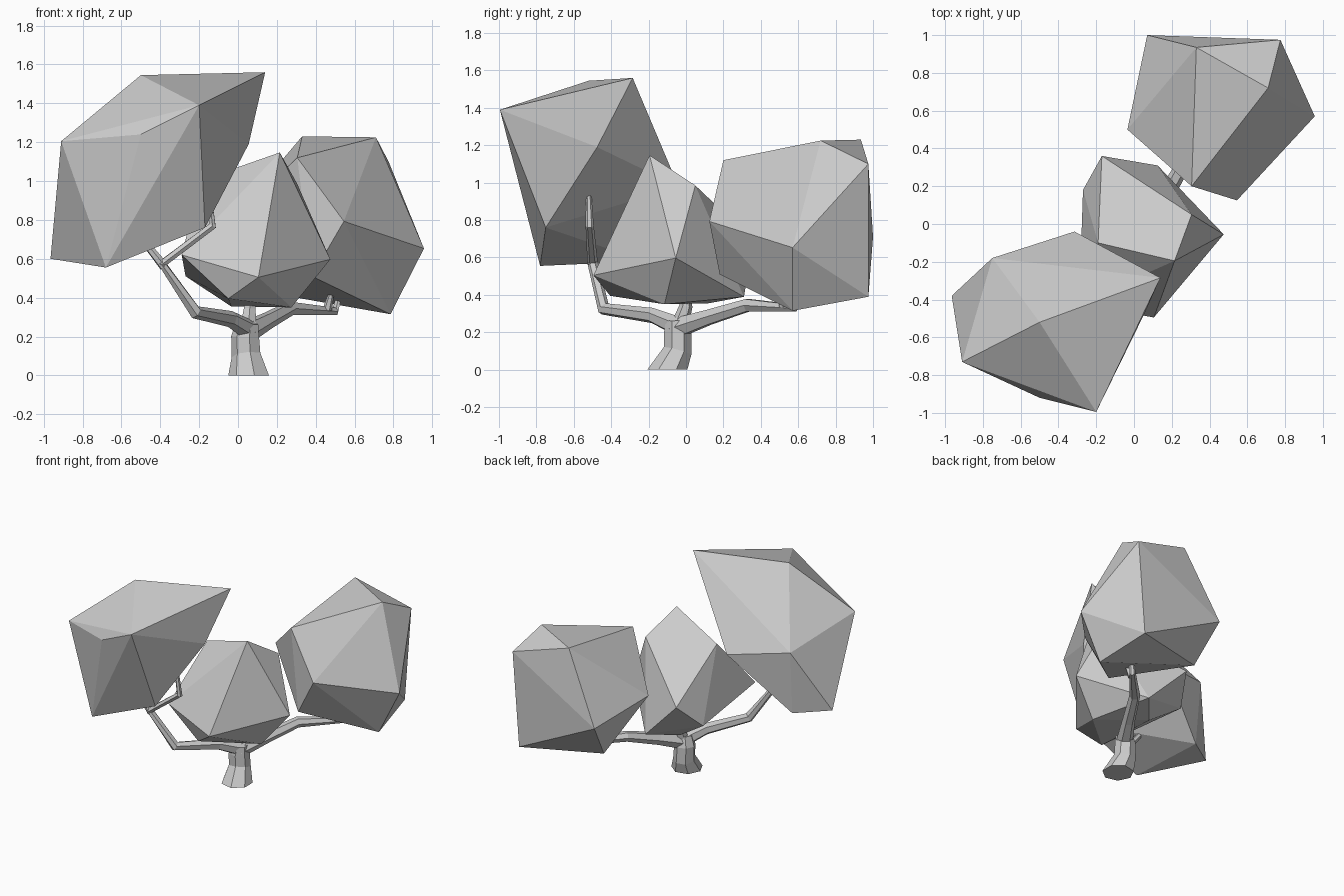
import bpy, bmesh, math
from mathutils import Vector


def finish(name, bm):
    bmesh.ops.recalc_face_normals(bm, faces=bm.faces)
    mesh = bpy.data.meshes.new(name)
    bm.to_mesh(mesh)
    bm.free()
    obj = bpy.data.objects.new(name, mesh)
    bpy.context.collection.objects.link(obj)
    return obj


def leaf_clump(name, corners):
    """Faceted clump: the convex hull of twelve corner points."""
    bm = bmesh.new()
    for c in corners:
        bm.verts.new(c)
    bmesh.ops.convex_hull(bm, input=bm.verts[:])
    return finish(name, bm)


def limb(name, path, sides=6, flat_base=False):
    """Tapered tube along (x, y, z, radius) points."""
    pts = [Vector(p[:3]) for p in path]
    bm = bmesh.new()
    rings = []
    side = Vector((0.83, 0.2, 0.52)) if not flat_base else Vector((1, 0, 0))
    for i, p in enumerate(pts):
        along = (pts[min(i + 1, len(pts) - 1)] - pts[max(i - 1, 0)]).normalized()
        if flat_base and i == 0:
            along = Vector((0, 0, 1))
        side = (side - along * side.dot(along)).normalized()
        up = along.cross(side)
        ring = []
        for k in range(sides):
            a = 2 * math.pi * (k + 0.5) / sides
            ring.append(bm.verts.new(p + (side * math.cos(a) + up * math.sin(a)) * path[i][3]))
        rings.append(ring)
    for r0, r1 in zip(rings, rings[1:]):
        for k in range(sides):
            n = (k + 1) % sides
            bm.faces.new((r0[k], r0[n], r1[n], r1[k]))
    bm.faces.new(rings[0])
    bm.faces.new(rings[-1])
    return finish(name, bm)


# Trunk with a leaning, flared foot
limb("trunk", [(0.06, -0.1, 0, 0.11), (0.045, -0.045, 0.1, 0.078),
               (0.04, -0.045, 0.2, 0.075), (0.05, -0.05, 0.27, 0.06)], 7, True)

# Left branch and its fork
limb("left_branch", [(0.06, -0.04, 0.23, 0.055), (-0.04, -0.18, 0.29, 0.042),
                     (-0.22, -0.44, 0.325, 0.035), (-0.39, -0.5, 0.575, 0.028),
                     (-0.13, -0.515, 0.77, 0.022), (-0.15, -0.52, 0.93, 0.015)])
limb("left_fork", [(-0.38, -0.5, 0.56, 0.025), (-0.46, -0.5, 0.66, 0.02),
                   (-0.5, -0.5, 0.76, 0.015)])

# Right branch and its fork
limb("right_branch", [(0.04, -0.06, 0.22, 0.06), (0.15, 0.12, 0.28, 0.045),
                      (0.27, 0.33, 0.345, 0.038), (0.5, 0.58, 0.33, 0.022),
                      (0.53, 0.6, 0.45, 0.015)])
limb("right_fork", [(0.46, 0.52, 0.34, 0.024), (0.48, 0.5, 0.42, 0.015)])

# Short middle branch into the central clump
limb("middle_branch", [(0.05, -0.04, 0.22, 0.05), (0.06, 0, 0.34, 0.035),
                       (0.06, 0, 0.42, 0.025)])

# Foliage
leaf_clump("left_foliage", [
    (-0.50, -0.52, 1.545), (0.14, -0.285, 1.56), (-0.20, -0.995, 1.39),
    (-0.91, -0.73, 1.205), (-0.50, -0.92, 1.24), (-0.965, -0.38, 0.60),
    (-0.68, -0.78, 0.555), (-0.17, -0.75, 0.76), (0.055, -0.475, 1.19),
    (-0.315, -0.04, 0.98), (-0.75, -0.18, 1.055), (-0.74, -0.22, 0.58)])
leaf_clump("middle_foliage", [
    (0.215, -0.195, 1.147), (0.305, 0.05, 0.985), (0.105, -0.495, 0.505),
    (0.475, -0.055, 0.597), (-0.19, -0.10, 1.005), (-0.17, 0.36, 0.69),
    (0.125, 0.31, 0.39), (-0.27, 0.18, 0.51), (0.275, -0.115, 0.35),
    (-0.035, 0.12, 0.355), (-0.29, -0.42, 0.62), (-0.05, -0.405, 0.395)])
leaf_clump("right_foliage", [
    (0.33, 0.935, 1.23), (0.71, 0.72, 1.225), (0.305, 0.20, 1.12),
    (0.775, 0.975, 1.10), (0.545, 0.125, 0.793), (0.957, 0.57, 0.653),
    (0.785, 0.57, 0.315), (0.38, 0.18, 0.51), (0.07, 1.0, 0.71),
    (-0.035, 0.50, 0.80), (0.72, 0.975, 0.39), (0.13, 0.80, 0.43)])
